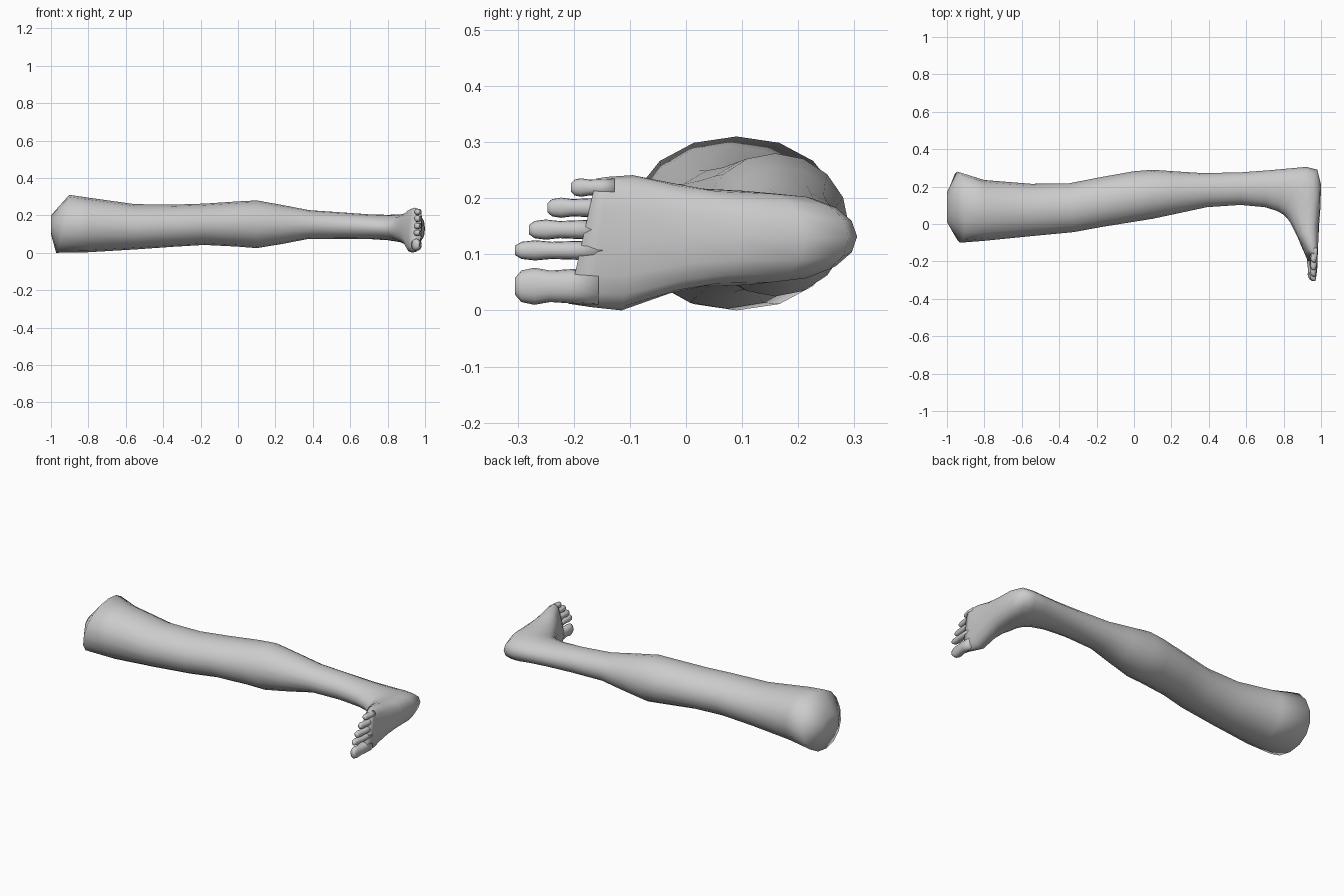
import bpy, bmesh, math

SEG = 16


def spow(v, p):
    return math.copysign(abs(v) ** p, v)


def ring(front, back, z0, z1, n=2.0, shear=(0, 0)):
    """Superelliptic section between a front and back (x, y) point, spanning z0..z1."""
    pts = []
    for i in range(SEG):
        a = 2 * math.pi * i / SEG
        c, s = spow(round(math.cos(a), 6), 2 / n), spow(round(math.sin(a), 6), 2 / n)
        t = (1 + c) / 2
        pts.append((front[0] + (back[0] - front[0]) * t + shear[0] * s,
                    front[1] + (back[1] - front[1]) * t + shear[1] * s,
                    (z0 + z1) / 2 + (z1 - z0) / 2 * s))
    return pts


def loft(name, rings):
    bm = bmesh.new()
    loops = [[bm.verts.new(p) for p in r] for r in rings]
    for a, b in zip(loops, loops[1:]):
        for i in range(SEG):
            j = (i + 1) % SEG
            bm.faces.new((a[i], a[j], b[j], b[i]))
    # close both ends with a fan
    for lp in (loops[0], loops[-1]):
        bmesh.ops.poke(bm, faces=[bm.faces.new(lp)])
    bmesh.ops.recalc_face_normals(bm, faces=bm.faces)
    me = bpy.data.meshes.new(name)
    bm.to_mesh(me)
    bm.free()
    for f in me.polygons:
        f.use_smooth = True
    ob = bpy.data.objects.new(name, me)
    bpy.context.collection.objects.link(ob)
    return ob


# Leg and foot: sections run down the thigh, fan round the heel, then run to the toes
loft("leg_and_foot", [
    ring((-1.0, 0.01), (-1.0, 0.17), 0.10, 0.20),
    ring((-0.93, -0.10), (-0.945, 0.28), 0.0, 0.31, 2.1, (0.035, 0)),
    ring((-0.80, -0.09), (-0.80, 0.235), 0.003, 0.295, 2.1),
    ring((-0.55, -0.065), (-0.55, 0.215), 0.018, 0.26),
    ring((-0.32, -0.043), (-0.35, 0.217), 0.033, 0.258),
    ring((-0.18, -0.017), (-0.18, 0.25), 0.042, 0.263),
    ring((0.0, 0.012), (0.0, 0.282), 0.033, 0.275),
    ring((0.10, 0.028), (0.10, 0.29), 0.025, 0.28),
    ring((0.24, 0.058), (0.24, 0.28), 0.048, 0.255),
    ring((0.39, 0.09), (0.37, 0.272), 0.075, 0.228),
    ring((0.57, 0.102), (0.57, 0.276), 0.075, 0.215),
    ring((0.70, 0.09), (0.72, 0.287), 0.073, 0.205),
    ring((0.765, 0.07), (0.84, 0.298), 0.067, 0.203),
    ring((0.80, 0.05), (0.92, 0.305), 0.058, 0.205),
    ring((0.82, 0.03), (0.98, 0.29), 0.052, 0.208, 2.2),
    ring((0.84, 0.0), (1.0, 0.21), 0.045, 0.213, 2.5),
    ring((0.855, -0.03), (0.997, 0.09), 0.043, 0.217, 2.5),
    ring((0.87, -0.06), (0.99, 0.0), 0.03, 0.228, 2.5),
    ring((0.893, -0.11), (0.985, -0.10), 0.0, 0.241, 2.6, (0.006, 0.01)),
    ring((0.915, -0.155), (0.983, -0.155), 0.006, 0.238, 2.8, (0.006, 0.015)),
    ring((0.932, -0.185), (0.98, -0.185), 0.012, 0.235, 3.0, (0.006, 0.025)),
])

# Toes: centre height, width, base y, tip y, thickness
toes = [
    ("big_toe", 0.043, 0.066, -0.19, -0.305, 0.056),
    ("second_toe", 0.107, 0.036, -0.185, -0.305, 0.044),
    ("third_toe", 0.144, 0.036, -0.18, -0.28, 0.042),
    ("fourth_toe", 0.183, 0.036, -0.165, -0.247, 0.040),
    ("little_toe", 0.219, 0.033, -0.145, -0.205, 0.038),
]
for name, z, w, y0, y1, th in toes:
    secs = []
    # fraction along the toe, width factor, thickness factor
    for t, fw, ft in ((-0.3, 1.0, 1.0), (0.15, 0.92, 1.0), (0.45, 0.85, 0.88),
                      (0.7, 1.0, 0.85), (0.9, 0.85, 0.65), (1.0, 0.45, 0.35)):
        y = y0 + (y1 - y0) * t
        sole = 0.982 - 0.012 * max(t, 0) ** 2
        h = w * fw / 2
        secs.append(ring((sole - th * ft, y), (sole, y), z - h, z + h, 2.3))
    loft(name, secs)
